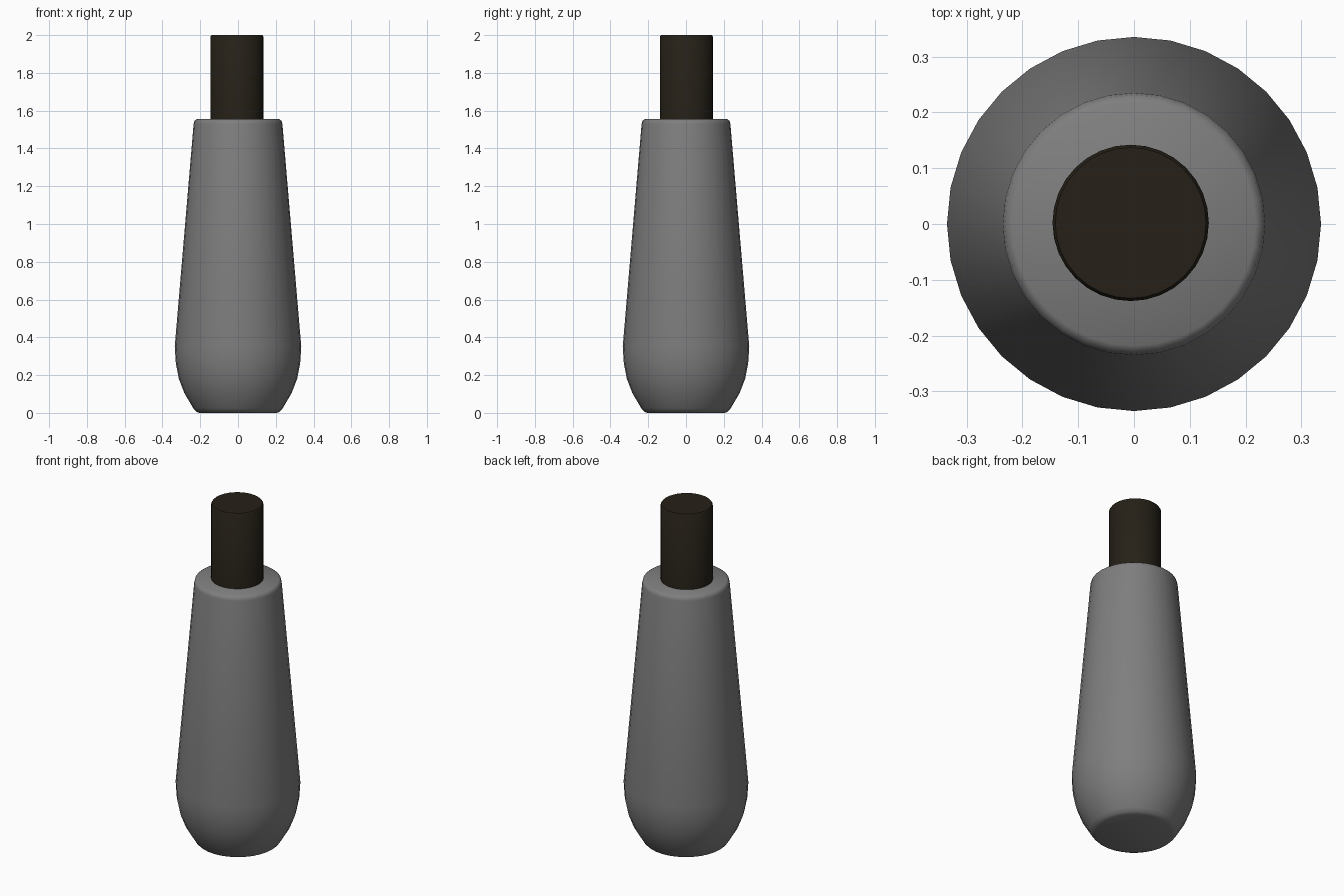
import bpy, bmesh, math

if "Cube" in bpy.data.objects:
    bpy.data.objects.remove(bpy.data.objects["Cube"])


def lathe(name, profile, sides, colour, centre=(0, 0), smooth_angle=40):
    """Revolve (radius, z) points around z, cap both ends and colour it."""
    bm = bmesh.new()
    rings = []
    for r, z in profile:
        rings.append([bm.verts.new((centre[0] + r * math.cos(2 * math.pi * i / sides),
                                    centre[1] + r * math.sin(2 * math.pi * i / sides), z))
                      for i in range(sides)])
    for a, b in zip(rings, rings[1:]):
        for i in range(sides):
            j = (i + 1) % sides
            bm.faces.new((a[i], a[j], b[j], b[i]))
    bm.faces.new(rings[0][::-1])
    bm.faces.new(rings[-1])
    mesh = bpy.data.meshes.new(name)
    bm.to_mesh(mesh)
    bm.free()
    mat = bpy.data.materials.new(name + "_colour")
    mat.diffuse_color = (*colour, 1)
    mat.use_nodes = True
    mat.node_tree.nodes["Principled BSDF"].inputs["Base Color"].default_value = mat.diffuse_color
    mesh.materials.append(mat)
    obj = bpy.data.objects.new(name, mesh)
    bpy.context.collection.objects.link(obj)
    bpy.ops.object.select_all(action='DESELECT')
    obj.select_set(True)
    bpy.context.view_layer.objects.active = obj
    bpy.ops.object.shade_smooth_by_angle(angle=math.radians(smooth_angle))
    return obj


# Tapered grip with rounded foot and softened rims
lathe("grip", [(0.205, 0.0), (0.222, 0.007), (0.237, 0.025), (0.284, 0.105),
               (0.313, 0.18), (0.329, 0.26), (0.335, 0.35),
               (0.235, 1.53), (0.231, 1.546), (0.218, 1.555)],
      32, (0.21, 0.21, 0.21), smooth_angle=50)

# Dark peg standing in the top of the grip, slightly off centre
lathe("peg", [(0.14, 1.45), (0.14, 1.993), (0.135, 2.0)], 32,
      (0.019, 0.015, 0.009), centre=(-0.006, 0.002), smooth_angle=50)
